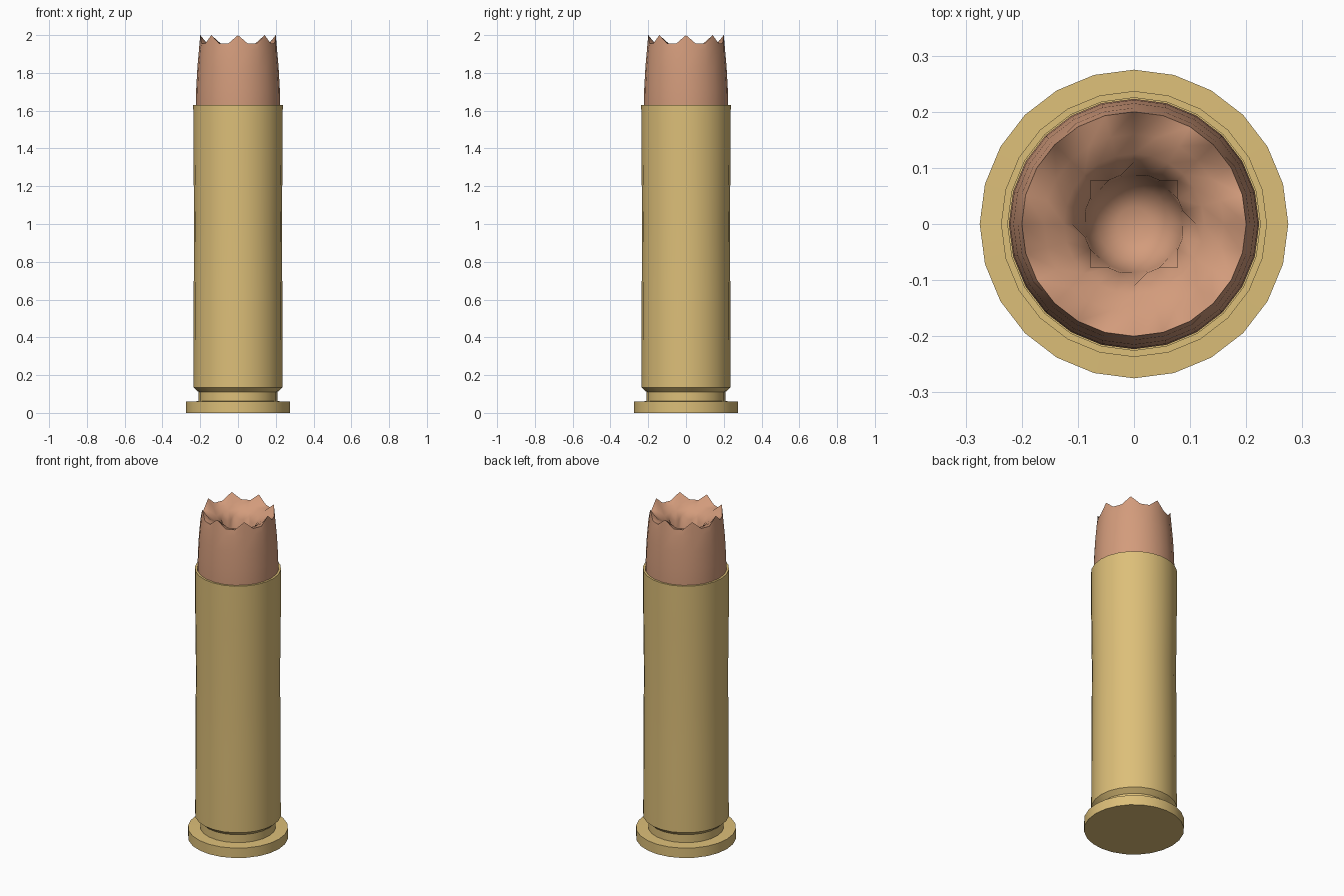
import bpy, bmesh, math

SIDES = 24
TEETH_STEP = 3  # every third column carries a tooth

old = bpy.data.objects.get("Cube")
if old:
    bpy.data.objects.remove(old, do_unlink=True)


def make_material(name, rgb):
    mat = bpy.data.materials.new(name)
    mat.use_nodes = True
    mat.diffuse_color = (*rgb, 1)
    bsdf = mat.node_tree.nodes["Principled BSDF"]
    bsdf.inputs["Base Color"].default_value = (*rgb, 1)
    bsdf.inputs["Roughness"].default_value = 0.6
    return mat


def lathe(name, rings, mat, angle):
    """Each ring is (radius, z) or (radius, z, tooth_radius, tooth_z)."""
    bm = bmesh.new()
    loops = []
    for ring in rings:
        loop = []
        for i in range(SIDES):
            r, z = ring[-2:] if i % TEETH_STEP == 0 else ring[:2]
            a = math.tau * i / SIDES
            loop.append(bm.verts.new((r * math.cos(a), r * math.sin(a), z)))
        loops.append(loop)
    for k in range(len(loops) - 1):
        low, high = loops[k], loops[k + 1]
        toothed = len(rings[k]) > 2 or len(rings[k + 1]) > 2
        for i in range(SIDES):
            j = (i + 1) % SIDES
            if toothed:  # the folds all lean the same way
                bm.faces.new((low[i], low[j], high[j]))
                bm.faces.new((low[i], high[j], high[i]))
            else:
                bm.faces.new((low[i], low[j], high[j], high[i]))
    bm.faces.new(loops[0][::-1])
    bm.faces.new(loops[-1])
    bmesh.ops.recalc_face_normals(bm, faces=bm.faces)
    mesh = bpy.data.meshes.new(name)
    bm.to_mesh(mesh)
    bm.free()
    mesh.materials.append(mat)
    obj = bpy.data.objects.new(name, mesh)
    bpy.context.collection.objects.link(obj)
    bpy.ops.object.select_all(action="DESELECT")
    obj.select_set(True)
    bpy.context.view_layer.objects.active = obj
    bpy.ops.object.shade_smooth_by_angle(angle=math.radians(angle))
    return obj


brass = make_material("brass", (0.72, 0.52, 0.19))
copper = make_material("copper", (0.65, 0.33, 0.20))

# Casing: rim, extraction groove, slightly waisted wall and open mouth
lathe("casing", [
    (0.275, 0), (0.275, 0.06), (0.208, 0.062), (0.208, 0.11),
    (0.236, 0.135), (0.235, 0.6), (0.232, 1.0), (0.236, 1.36),
    (0.237, 1.63), (0.225, 1.63), (0.225, 1.5),
], brass, 40)

# Bullet: tapered jacket, toothed rim, star-shaped lip and hollow cup
lathe("bullet", [
    (0.221, 1.45), (0.223, 1.64), (0.221, 1.72), (0.215, 1.83),
    (0.207, 1.92),
    (0.200, 1.955, 0.200, 2.0),
    (0.160, 1.945),
    (0.125, 1.925),
    (0.090, 1.885, 0.110, 1.905),
    (0.086, 1.80), (0.065, 1.745), (0.03, 1.725),
], copper, 50)
